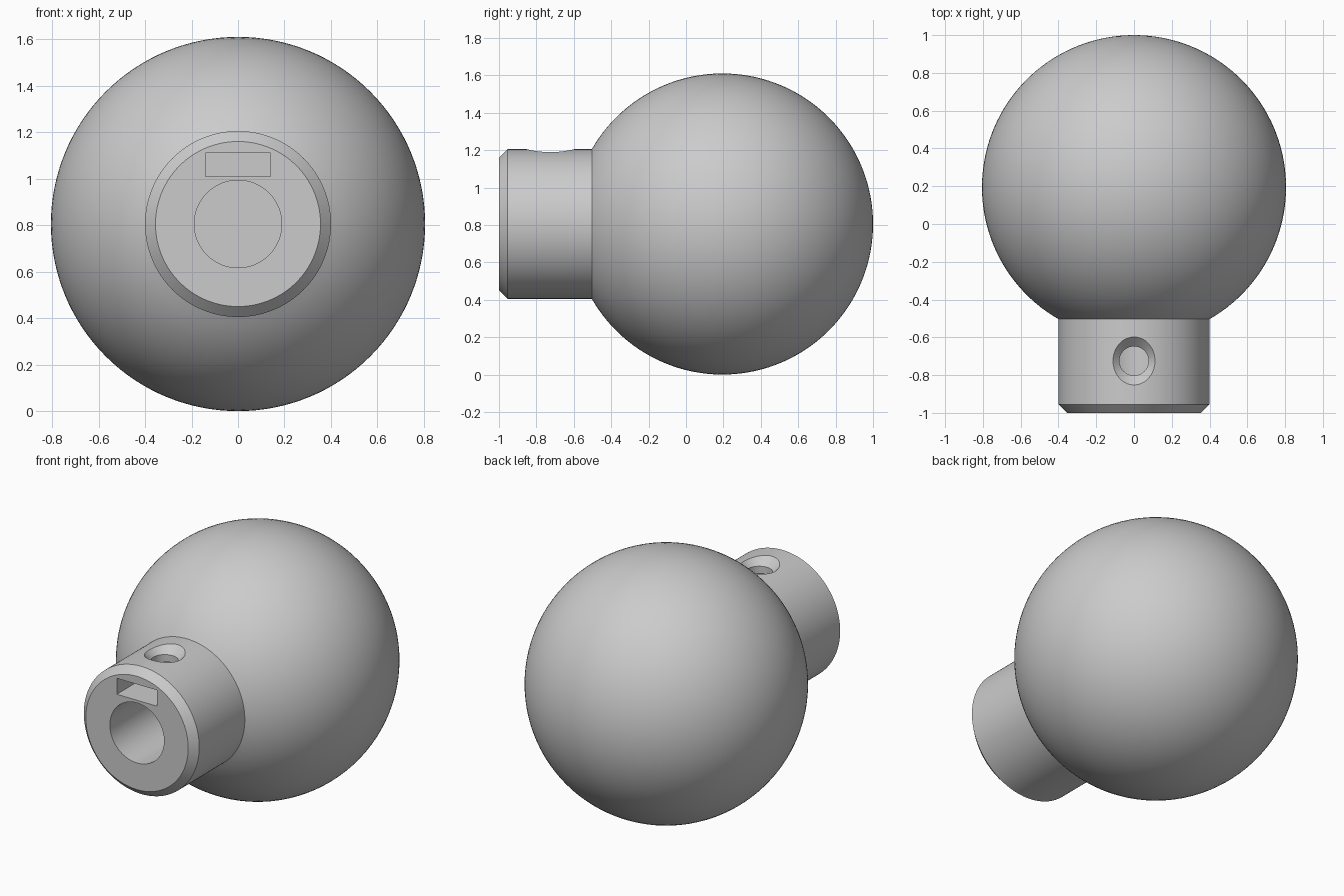
import bpy, bmesh, math
from mathutils import Matrix, Vector

old = bpy.data.objects.get("Cube")
if old:
    bpy.data.objects.remove(old)

R, CY, CZ = 0.805, 0.195, 0.805      # ball radius and centre
NECK, BORE, CHAMFER = 0.40, 0.188, 0.045
FRONT, BORE_END = -1.0, -0.2
SCREW_Y, SEGMENTS = -0.725, 128

grey = bpy.data.materials.new("plain grey")
grey.use_nodes = True
grey.diffuse_color = (0.6, 0.6, 0.6, 1)
grey.node_tree.nodes["Principled BSDF"].inputs["Base Color"].default_value = (0.6, 0.6, 0.6, 1)


def lathe(name, profile, matrix):
    """Turn (radius, height) points about z, then place the solid with a matrix."""
    bm = bmesh.new()
    verts = [bm.verts.new((r, 0, h)) for r, h in profile]
    edges = [bm.edges.new(pair) for pair in zip(verts, verts[1:])]
    bmesh.ops.spin(bm, geom=verts + edges, cent=(0, 0, 0), axis=(0, 0, 1),
                   angle=math.tau, steps=SEGMENTS, use_merge=True)
    bmesh.ops.remove_doubles(bm, verts=bm.verts, dist=0.0001)
    bmesh.ops.recalc_face_normals(bm, faces=bm.faces)
    bm.transform(matrix)
    return add_object(name, bm)


def add_object(name, bm):
    mesh = bpy.data.meshes.new(name)
    bm.to_mesh(mesh)
    bm.free()
    mesh.materials.append(grey)
    obj = bpy.data.objects.new(name, mesh)
    bpy.context.collection.objects.link(obj)
    return obj


# Ball with chamfered neck and blind shaft bore, turned in one piece
start = math.acos(-math.sqrt(R * R - NECK * NECK) / R)
steps = 56
arc = [(R * math.sin(a), CY + R * math.cos(a))
       for a in (start * (1 - i / steps) for i in range(steps + 1))]
profile = [(0, BORE_END), (BORE, BORE_END), (BORE, FRONT),
           (NECK - CHAMFER, FRONT), (NECK, FRONT + CHAMFER)] + arc
lay_down = Matrix.Translation((0, 0, CZ)) @ Matrix.Rotation(-math.pi / 2, 4, "X")
knob = lathe("ball_knob", profile, lay_down)

# Countersunk set screw hole, from the neck top down into the bore
screw = lathe("screw_hole_cutter",
              [(0, 0.9), (0.077, 0.9), (0.077, 1.155), (0.177, 1.255), (0, 1.255)],
              Matrix.Translation((0, SCREW_Y, 0)))

# Nut pocket, open at the neck face
bm = bmesh.new()
bmesh.ops.create_cube(bm, size=1)
bmesh.ops.scale(bm, verts=bm.verts, vec=Vector((0.28, 0.515, 0.10)))
bmesh.ops.translate(bm, verts=bm.verts, vec=Vector((0, -0.8425, 1.06)))
pocket = add_object("nut_pocket_cutter", bm)

bpy.context.view_layer.objects.active = knob
for cutter in (pocket, screw):
    mod = knob.modifiers.new(cutter.name, "BOOLEAN")
    mod.operation, mod.solver, mod.object = "DIFFERENCE", "EXACT", cutter
    bpy.ops.object.modifier_apply(modifier=mod.name)
    bpy.data.objects.remove(cutter)

# Smooth curved faces, crisp rims
bpy.ops.object.select_all(action="DESELECT")
knob.select_set(True)
bpy.ops.object.shade_smooth_by_angle(angle=math.radians(30))
